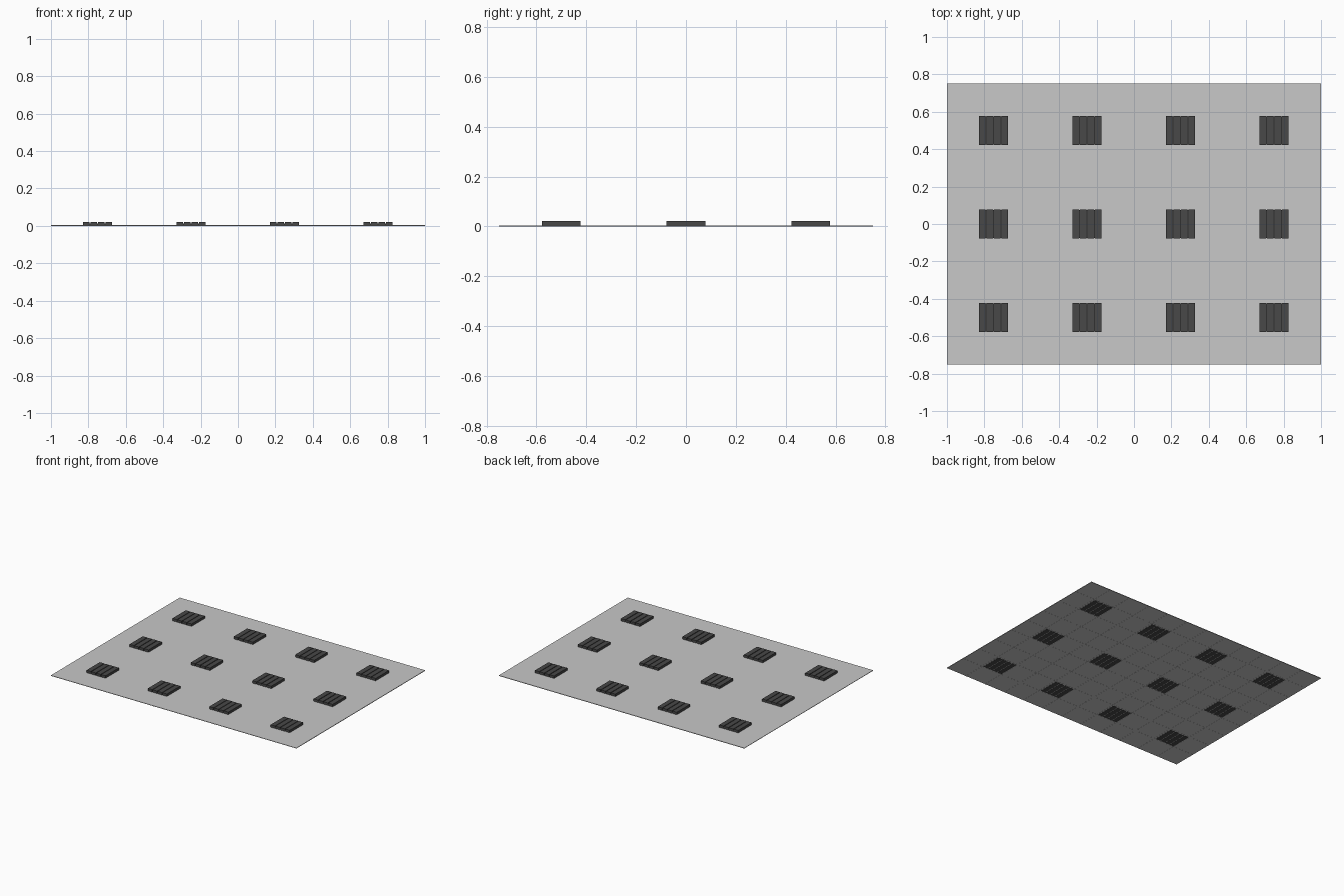
import bpy, bmesh

if "Cube" in bpy.data.objects:
    bpy.data.objects.remove(bpy.data.objects["Cube"])

def material(name, v):
    m = bpy.data.materials.new(name)
    m.diffuse_color = (v, v, v, 1)
    m.use_nodes = True
    m.node_tree.nodes["Principled BSDF"].inputs["Base Color"].default_value = m.diffuse_color
    return m

PANEL = material("light grey panel", 0.58)
SLAT = material("charcoal slat", 0.065)
GAP = material("dark vent core", 0.03)

def add_box(bm, x0, x1, y0, y1, z0, z1):
    r = bmesh.ops.create_cube(bm, size=1)
    for v in r["verts"]:
        v.co.x = x0 if v.co.x < 0 else x1
        v.co.y = y0 if v.co.y < 0 else y1
        v.co.z = z0 if v.co.z < 0 else z1

def finish(bm, name, mat):
    me = bpy.data.meshes.new(name)
    bm.to_mesh(me)
    bm.free()
    me.materials.append(mat)
    ob = bpy.data.objects.new(name, me)
    bpy.context.collection.objects.link(ob)
    return ob

# thin floor panel
bm = bmesh.new()
add_box(bm, -1, 1, -0.75, 0.75, 0.0008, 0.004)
finish(bm, "panel", PANEL)

# faint ribs on the underside: tile borders and lines beside each vent
bm = bmesh.new()
xs = [-0.75 + 0.5 * i for i in range(4)]
ys = [-0.5 + 0.5 * j for j in range(3)]
H, W = 0.0775, 0.003
for c in xs:
    for o in (-H - 0.006, H + 0.006, 0.25 - W):
        add_box(bm, c + o - W, c + o + W, -0.75, 0.75, 0, 0.002)
for c in ys:
    for o in (-H - 0.006, H + 0.006, 0.25 - W):
        add_box(bm, -1, 1, c + o - W, c + o + W, 0.0002, 0.002)
finish(bm, "underside_ribs", PANEL)

# vents: four slats running front to back over a recessed core
N, GROOVE = 4, 0.005
pitch = (2 * H + GROOVE) / N
for j, cy in enumerate(ys):
    for i, cx in enumerate(xs):
        cx -= 0.002
        bm = bmesh.new()
        for k in range(N):
            x0 = cx - H + k * pitch
            add_box(bm, x0, x0 + pitch - GROOVE, cy - H, cy + H, 0, 0.022)
        finish(bm, f"vent_slats_{j}_{i}", SLAT)
        bm = bmesh.new()
        add_box(bm, cx - H + 0.003, cx + H - 0.003, cy - H + 0.003, cy + H - 0.003, 0.002, 0.014)
        finish(bm, f"vent_core_{j}_{i}", GAP)
